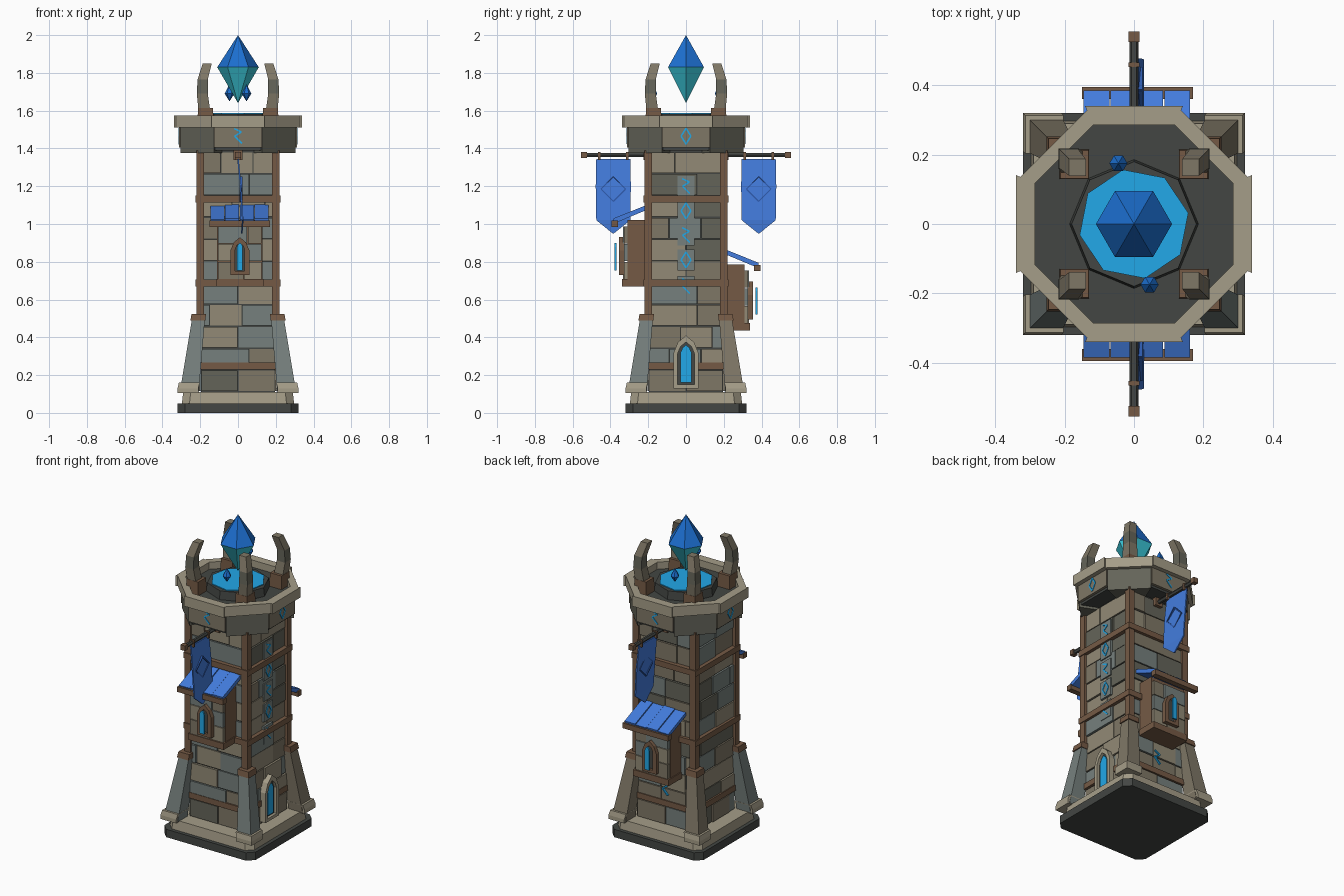
import bpy, bmesh, math, random
from mathutils import Vector

if "Cube" in bpy.data.objects:
    bpy.data.objects.remove(bpy.data.objects["Cube"])

random.seed(4)
SIGNS = [(sx, sy) for sx in (-1, 1) for sy in (-1, 1)]
T = math.tan(math.pi / 8)


def rgb(h):
    c = [int(h[i:i + 2], 16) / 255 for i in (0, 2, 4)]
    return [((v + 0.055) / 1.055) ** 2.4 for v in c] + [1]


def make_mat(name, h):
    m = bpy.data.materials.new(name)
    m.diffuse_color = rgb(h)
    m.use_nodes = True
    m.node_tree.nodes["Principled BSDF"].inputs["Base Color"].default_value = m.diffuse_color
    return m


WOOD, DARK = make_mat("wood", "755A45"), make_mat("dark_stone", "434643")
LIGHT, GLOW = make_mat("light_stone", "A59D88"), make_mat("glow", "22A8E8")
BLUE, NAVY = make_mat("blue", "437CDD"), make_mat("deep_blue", "2F5CB0")
GEM, AQUA = make_mat("gem_blue", "1C6FD0"), make_mat("gem_aqua", "3CCBDD")
STONES = [make_mat("stone_%d" % i, h) for i, h in enumerate(("7F7766", "928A76", "76807D", "646459"))]


def build(name, mat, solids):
    """One object from lofted solids; each solid is a list of point rings."""
    bm = bmesh.new()
    for rings in solids:
        vs = [[bm.verts.new(p) for p in r] for r in rings]
        n = max(len(r) for r in vs)
        for a, b in zip(vs, vs[1:]):
            for i in range(n):
                j = i + 1
                f = [a[i % len(a)], a[j % len(a)], b[j % len(b)], b[i % len(b)]]
                bm.faces.new(list(dict.fromkeys(f)))
        for r in (vs[0], vs[-1]):
            if len(r) > 2:
                bm.faces.new(r)
    bmesh.ops.recalc_face_normals(bm, faces=bm.faces)
    me = bpy.data.meshes.new(name)
    bm.to_mesh(me)
    bm.free()
    me.materials.append(mat)
    ob = bpy.data.objects.new(name, me)
    bpy.context.collection.objects.link(ob)
    return ob


def rect(cx, cy, hx, hy, z):
    return [(cx - hx, cy - hy, z), (cx + hx, cy - hy, z), (cx + hx, cy + hy, z), (cx - hx, cy + hy, z)]


def ngon(n, r, z, cx=0, cy=0, turn=0):
    return [(cx + r * math.cos(turn + math.tau * i / n), cy + r * math.sin(turn + math.tau * i / n), z) for i in range(n)]


def side(k):
    """Maps (across, up, outward) onto wall k: front, right, back, left."""
    return (lambda u, v, d: (u, -d, v), lambda u, v, d: (d, u, v),
            lambda u, v, d: (-u, d, v), lambda u, v, d: (-d, -u, v))[k]


def plate(place, pts, d0, d1):
    return [[place(u, v, d) for u, v in pts] for d in (d0, d1)]


def panel(place, u0, u1, v0, v1, d0, d1):
    return plate(place, [(u0, v0), (u1, v0), (u1, v1), (u0, v1)], d0, d1)


def arch(c, w, z0, z1):
    s = z1 - w * 1.4
    return [(c - w, z0), (c - w, s), (c - .65 * w, s + .85 * w), (c, z1), (c + .65 * w, s + .85 * w), (c + w, s), (c + w, z0)]


def frame(place, outer, inner, d0, d1):
    n = len(outer)
    return [plate(place, [outer[i], outer[(i + 1) % n], inner[(i + 1) % n], inner[i]], d0, d1) for i in range(n)]


def stroke(place, pts, w, d0, d1):
    out = []
    for a, b in zip(pts, pts[1:]):
        a, b = Vector(a), Vector(b)
        n = Vector((a.y - b.y, b.x - a.x)).normalized() * w / 2
        out.append(plate(place, [a - n, b - n, b + n, a + n], d0, d1))
    return out


def diamond(c, z, w, h):
    return [(c, z - h), (c + w, z), (c, z + h), (c - w, z), (c, z - h)]


def chamfered(h, c, z):
    return [(h, c - h, z), (h, h - c, z), (h - c, h, z), (c - h, h, z),
            (-h, h - c, z), (-h, c - h, z), (c - h, -h, z), (h - c, -h, z)]


# plinth, upper step and tower core
build("plinth", DARK, [[chamfered(.32, .04, 0), chamfered(.32, .04, .05)]])
build("plinth_step", LIGHT, [[chamfered(.297, .04, .05), chamfered(.29, .04, .11)]])
build("tower_core", DARK, [[rect(0, 0, .195, .195, .1), rect(0, 0, .195, .195, 1.4)]])

# wall stones in irregular courses
courses = [[] for _ in STONES]
for k in range(4):
    for row in range(11):
        z0 = .115 + row * .1155
        mid = random.choice((-.06, 0, 0, .06))
        cuts = [-.195, mid, .195] if random.random() < .6 else [-.195, mid - .09, mid + .08, .195]
        for a, b in zip(cuts, cuts[1:]):
            random.choice(courses).append(panel(side(k), a + .002, b - .002, z0, z0 + .109, .19, random.uniform(.2, .21)))
for m, solids in zip(STONES, courses):
    build("wall_stones", m, solids)

# timber posts and belts
build("corner_posts", WOOD, [[rect(sx * .2, sy * .2, .02, .02, .5), rect(sx * .2, sy * .2, .02, .02, 1.39)] for sx, sy in SIGNS])
build("timber_belts", WOOD, [panel(side(k), -h, h, z, z + .036, .18, h)
                             for k in range(4) for z, h in ((.23, .211), (.67, .226), (1.115, .226))])

# leaning corner buttresses with feet and caps
for i, (sx, sy) in enumerate(SIGNS):
    build("buttress", STONES[(i * 2 + 2) % 4 if i else 2],
          [[rect(sx * .258, sy * .258, .05, .05, .11), rect(sx * .209, sy * .209, .034, .034, .5)]])
build("buttress_feet", LIGHT, [[rect(sx * .265, sy * .265, .055, .055, .105), rect(sx * .265, sy * .265, .055, .055, .13),
                               rect(sx * .258, sy * .258, .055, .055, .16)] for sx, sy in SIGNS])
build("buttress_caps", WOOD, [[rect(sx * .212, sy * .212, .04, .04, .488), rect(sx * .208, sy * .208, .038, .038, .524)] for sx, sy in SIGNS])

# arched doorway on the right side
R = side(1)
build("door_frame", LIGHT, frame(R, arch(0, .066, .13, .41), arch(0, .045, .15, .375), .19, .24))
build("door_recess", DARK, [plate(R, arch(0, .047, .14, .38), .19, .222)])
build("door_glow", GLOW, [plate(R, arch(0, .028, .16, .36), .2, .23)])


# glowing carved marks
def mark(k, z, kind, d):
    pts = diamond(0, z, .026, .042) if kind else [(-.02, z + .04), (.018, z + .022), (-.018, z), (.02, z - .038)]
    return stroke(side(k), pts, .008, d - .01, d + .004)


heights = (.67, .81, .94, 1.07, 1.2)
build("mark_panels", STONES[2], [panel(R, -.045, .045, z - .055, z + .055, .19, .214) for z in heights])
marks = [s for i, z in enumerate(heights) for s in mark(1, z, i % 2, .214)]
marks += mark(2, .34, 0, .211)
for k in range(4):
    marks += mark(k, 1.465, k % 2, .312)
build("glowing_marks", GLOW, marks)


# octagonal crown
def segment(k, r0, r1, z0, z1, fill=.97):
    a = k * math.pi / 4
    def at(r, s, z):
        t = s * r * T * fill
        return (r * math.cos(a) - t * math.sin(a), r * math.sin(a) + t * math.cos(a), z)
    return [[at(r0, -1, z), at(r1, -1, z), at(r1, 1, z), at(r0, 1, z)] for z in (z0, z1)]


oct_r = .295 / math.cos(math.pi / 8)
build("crown_floor", DARK, [[ngon(8, oct_r, z, turn=math.pi / 8) for z in (1.39, 1.53)]])
for k in range(8):
    odd = k % 2
    build("crown_block", STONES[3 if odd else 0], [segment(k, .2, .305 if odd else .312, 1.375 if odd else 1.405, 1.512, .99)])
    build("crown_rim", LIGHT, [segment(k, .285, .328 if odd else .34, 1.51, 1.575, 1.0)])

# glowing dais
build("dais", DARK, [[ngon(8, .187, 1.52), ngon(8, .18, 1.583)]])
build("dais_glow", GLOW, [[ngon(8, .16, 1.57, turn=.2), ngon(8, .16, 1.588, turn=.2)]])

# four curved stone claws on timber blocks
build("claw_bases", WOOD, [[rect(sx * .172, sy * .172, .043, .043, 1.52), rect(sx * .172, sy * .172, .04, .04, 1.615)] for sx, sy in SIGNS])
path = [(1.6, .178, .031), (1.69, .189, .029), (1.765, .187, .027), (1.85, .163, .024)]
for j, ((z0, c0, h0), (z1, c1, h1)) in enumerate(zip(path, path[1:])):
    build("claw_segments", STONES[(0, 3, 0)[j]], [[rect(sx * c0, sy * c0, h0, h0, z0), rect(sx * c1, sy * c1, h1, h1, z1)] for sx, sy in SIGNS])

# floating crystals: large one and two shards
for name, x, y, r, lo, mid, hi in (("crystal", 0, 0, .11, 1.64, 1.83, 2), ("shard_a", -.045, .175, .026, 1.65, 1.69, 1.74),
                                   ("shard_b", .045, -.175, .026, 1.65, 1.69, 1.74)):
    build(name + "_upper", GEM, [[ngon(6, r, mid, x, y), [(x, y, hi)]]])
    build(name + "_lower", AQUA if r > .1 else GEM, [[ngon(6, r, mid, x, y), [(x, y, lo)]]])

# bay windows and banners, front and back
for s, dz in ((-1, 0), (1, -.235)):
    P = lambda u, v, d: (u, s * d, v + dz)
    build("bay_box", WOOD, [panel(P, -.11, .13, .675, 1.02, .19, .31), panel(P, -.115, .135, .67, .71, .19, .338)])
    for r in range(3):
        z, c = .71 + r * .094, (.03, -.02, .05)[r]
        build("bay_stones", STONES[r], [panel(P, -.105, c - .002, z, z + .09, .3, .333)])
        build("bay_stones", STONES[(r + 1) % 3], [panel(P, c + .002, .125, z, z + .09, .3, .328)])
    build("bay_window_frame", WOOD, frame(P, arch(.01, .05, .73, .93), arch(.01, .025, .75, .9), .325, .355))
    build("bay_window_dark", DARK, [plate(P, arch(.01, .027, .745, .905), .325, .338)])
    build("bay_window_glow", GLOW, [plate(P, arch(.01, .015, .755, .9), .368, .378)])
    build("bay_eave_beam", WOOD, [panel(P, -.15, .17, .985, 1.018, .36, .395)])
    planks = []
    for i in range(4):
        a, b, t = -.145 + i * .0775, -.071 + i * .0775, (i % 2) * .004
        planks.append([[P(u, v, d) for v, d in ((1.078, .2), (1.1 + t, .2), (1.025 + t, .385), (1.003, .38))] for u in (a, b)])
    build("bay_roof_planks", BLUE, planks)

    # banner pole with cap and rings
    ring = ngon(6, .013, 0)
    build("banner_pole", DARK, [[[(p[0], s * y, 1.365 + p[1]) for p in ring] for y in (.19, .54)]])
    Q = lambda u, v, d: (u, s * d, v)
    build("pole_fittings", WOOD, [panel(Q, -.016, .016, 1.349, 1.381, .525, .555), panel(Q, -.016, .016, 1.338, 1.38, .305, .318),
                                  panel(Q, -.016, .016, 1.338, 1.38, .453, .466), panel(Q, -.025, .025, 1.34, 1.39, .19, .225)])
    shape = [(1.345, .09, 0), (1.2, .093, .014), (1.02, .09, .025), (.95, .003, .02)]
    build("banner", BLUE, [[rect(x, s * .385, .004, w, z) for z, w, x in shape]])
    S = lambda u, v, d: (d, s * u, v)
    build("banner_emblem", NAVY, stroke(S, diamond(.385, 1.185, .065, .065), .007, .007, .024))
